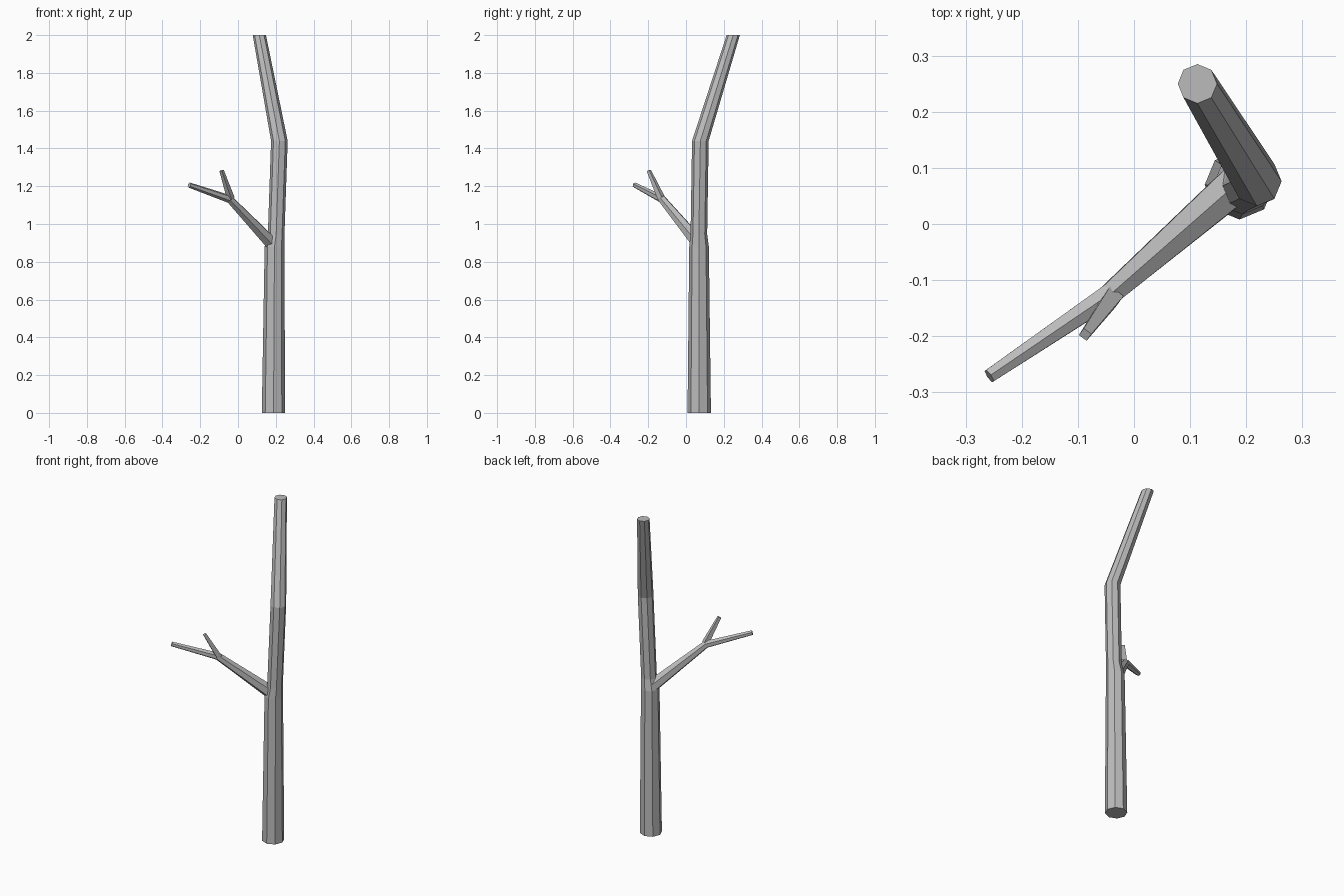
import bpy, bmesh, math
from mathutils import Vector

if "Cube" in bpy.data.objects:
    bpy.data.objects.remove(bpy.data.objects["Cube"])

bark = bpy.data.materials.new("grey bark")
bark.diffuse_color = (0.5, 0.5, 0.5, 1)
bark.use_nodes = True
bark.node_tree.nodes["Principled BSDF"].inputs["Base Color"].default_value = bark.diffuse_color


def tube(name, rings, sides, phase=0.0, level=False, start_cap=False):
    """Loft flat-faced rings (x, y, z, radius); level keeps every ring horizontal."""
    bm = bmesh.new()
    pts = [Vector(r[:3]) for r in rings]
    loops = []
    for i, p in enumerate(pts):
        a = (p - pts[i - 1]).normalized() if i else Vector()
        b = (pts[i + 1] - p).normalized() if i < len(pts) - 1 else Vector()
        n = Vector((0, 0, 1)) if level else (a + b).normalized()
        u = Vector((1, 0, 0)) if level else Vector((0, 0, 1)).cross(n).normalized()
        v = n.cross(u)
        loop = []
        for k in range(sides):
            t = phase + 2 * math.pi * k / sides
            loop.append(bm.verts.new(p + rings[i][3] * (u * math.cos(t) + v * math.sin(t))))
        loops.append(loop)
    for lo, hi in zip(loops, loops[1:]):
        for k in range(sides):
            j = (k + 1) % sides
            bm.faces.new((lo[k], lo[j], hi[j], hi[k]))
    bm.faces.new(loops[-1])
    if start_cap:
        bm.faces.new(loops[0][::-1])
    bmesh.ops.recalc_face_normals(bm, faces=bm.faces)
    mesh = bpy.data.meshes.new(name)
    bm.to_mesh(mesh)
    bm.free()
    mesh.materials.append(bark)
    obj = bpy.data.objects.new(name, mesh)
    bpy.context.collection.objects.link(obj)
    return obj


# Trunk: straight base, slight collar at the fork, bend near the top
tube("trunk", [
    (0.188, 0.07, 0.0, 0.062),
    (0.193, 0.069, 0.88, 0.052),
    (0.202, 0.068, 0.945, 0.044),
    (0.219, 0.076, 1.44, 0.044),
    (0.113, 0.25, 2.0, 0.035),
], 8, level=True, start_cap=True)

# Side branch leaving the fork, bending flatter towards its tip
tube("side_branch", [
    (0.175, 0.065, 0.90, 0.038),
    (-0.045, -0.127, 1.132, 0.022),
    (-0.258, -0.271, 1.206, 0.014),
], 6, phase=math.pi / 6)

# Twig rising from the bend of the branch
tube("twig", [
    (-0.038, -0.13, 1.135, 0.021),
    (-0.087, -0.197, 1.283, 0.012),
], 4, phase=math.pi / 4)
